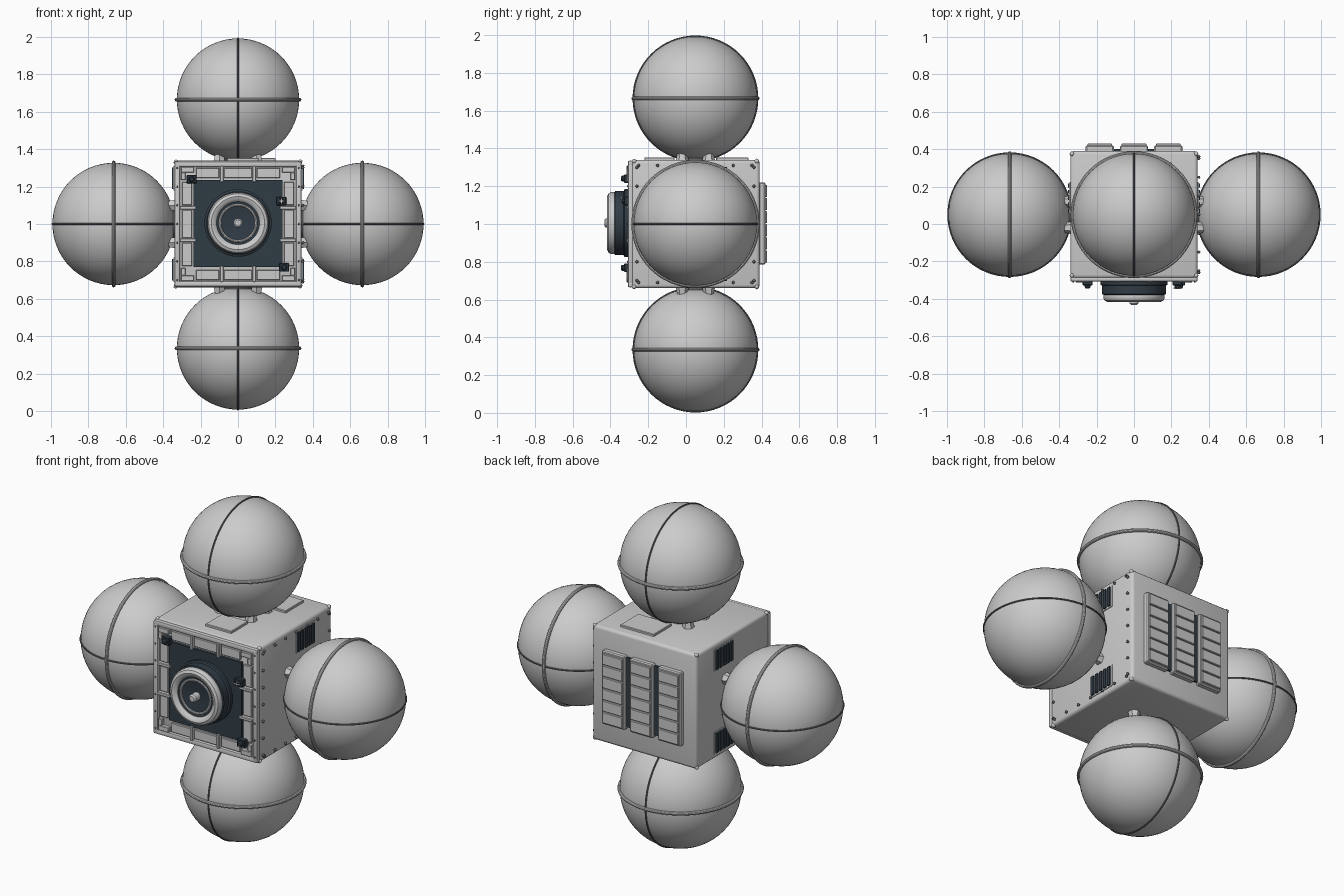
import bpy, bmesh, math
from mathutils import Matrix, Vector

if "Cube" in bpy.data.objects:
    bpy.data.objects.remove(bpy.data.objects["Cube"])

CY = 0.05                                   # y centre of body and tanks


def material(name, rgb):
    m = bpy.data.materials.new(name)
    m.diffuse_color = (*rgb, 1)
    m.use_nodes = True
    m.node_tree.nodes["Principled BSDF"].inputs["Base Color"].default_value = m.diffuse_color
    return m


DARK = material("dark_navy", (0.03, 0.045, 0.06))
SEAM = material("seam_grey", (0.12, 0.13, 0.14))


def finish(name, bm, mat=None, angle=35):
    bmesh.ops.recalc_face_normals(bm, faces=bm.faces[:])
    me = bpy.data.meshes.new(name)
    bm.to_mesh(me)
    bm.free()
    ob = bpy.data.objects.new(name, me)
    bpy.context.collection.objects.link(ob)
    if mat:
        me.materials.append(mat)
    bpy.ops.object.select_all(action='DESELECT')
    ob.select_set(True)
    bpy.context.view_layer.objects.active = ob
    bpy.ops.object.shade_smooth_by_angle(angle=math.radians(angle))
    return ob


def boxes(name, spans, mat=None, bevel=0.0, seg=1):
    """One object from (x0, x1, y0, y1, z0, z1) spans."""
    bm = bmesh.new()
    for x0, x1, y0, y1, z0, z1 in spans:
        m = Matrix.Translation(((x0 + x1) / 2, (y0 + y1) / 2, (z0 + z1) / 2))
        m = m @ Matrix.Diagonal((x1 - x0, y1 - y0, z1 - z0, 1))
        bmesh.ops.create_cube(bm, size=1, matrix=m)
    if bevel:
        bmesh.ops.bevel(bm, geom=bm.edges[:], offset=bevel, segments=seg,
                        profile=0.5, affect='EDGES')
    return finish(name, bm, mat)


def lathe(name, profile, matrix, mat=None, steps=64, closed=False):
    """Spin (radius, height) points round local z."""
    bm = bmesh.new()
    vs = [bm.verts.new((r, 0, h)) for r, h in profile]
    es = [bm.edges.new(p) for p in zip(vs, vs[1:] + (vs[:1] if closed else []))
          if p[0] is not p[1]]
    bmesh.ops.spin(bm, geom=vs + es, axis=(0, 0, 1), cent=(0, 0, 0),
                   angle=2 * math.pi, steps=steps, use_duplicate=False)
    bmesh.ops.remove_doubles(bm, verts=bm.verts[:], dist=1e-5)
    bm.transform(matrix)
    return finish(name, bm, mat)


def circle(R, r, n=10, h=0):
    return [(R + r * math.cos(2 * math.pi * i / n), h + r * math.sin(2 * math.pi * i / n))
            for i in range(n)]


def dots(name, points, radius, mat=None):
    bm = bmesh.new()
    for p in points:
        bmesh.ops.create_icosphere(bm, subdivisions=1, radius=radius,
                                   matrix=Matrix.Translation(p))
    return finish(name, bm, mat, 60)


# Main body
boxes("body", [(-0.34, 0.34, -0.29, 0.39, 0.66, 1.34)], bevel=0.018, seg=3)

# Four tanks with rim, seam and mount, turned round the y axis
for i, side in enumerate(("top", "right", "bottom", "left")):
    hub = Matrix.Translation((0, CY, 1)) @ Matrix.Rotation(i * math.pi / 2, 4, 'Y')
    at = hub @ Matrix.Translation((0, 0, 0.665))
    bm = bmesh.new()
    bmesh.ops.create_uvsphere(bm, u_segments=64, v_segments=32, radius=0.327, matrix=at)
    finish(side + "_tank", bm)
    lathe(side + "_tank_rim", circle(0.329, 0.01), at, closed=True)
    lathe(side + "_tank_seam", circle(0.328, 0.005, 8),
          at @ Matrix.Rotation(math.pi / 2, 4, 'Y'), SEAM, closed=True)
    # collar and hexagonal lugs
    lathe(side + "_mount_collar", [(0, 0.33), (0.08, 0.33), (0.08, 0.352), (0, 0.352)], hub, SEAM, 32)
    bm = bmesh.new()
    for sx in (-1, 1):
        for sy in (-1, 1):
            bmesh.ops.create_cone(bm, cap_ends=True, segments=6, radius1=0.034, radius2=0.026,
                                  depth=0.035, matrix=hub @ Matrix.Translation((sx * 0.1, sy * 0.07, 0.355)))
    finish(side + "_mount_lugs", bm)

# Hatch plates on top
boxes("top_hatches", [(-0.06, 0.11, -0.22, -0.06, 1.335, 1.353),
                      (-0.02, 0.2, 0.16, 0.33, 1.335, 1.353)], bevel=0.003)

# Side vents: dark plate with raised slats
plates, slats = [], []
for s in (-1, 1):
    xs = sorted((s * 0.33, s * 0.344))
    xt = sorted((s * 0.33, s * 0.353))
    for z in (0.69, 1.18):
        plates.append((*xs, 0.055, 0.225, z, z + 0.13))
        for k in range(5):
            y = 0.06 + k * 0.034
            slats.append((*xt, y, y + 0.02, z + 0.008, z + 0.122))
boxes("vent_plates", plates)
boxes("vent_slats", slats, DARK)

# Front rim, backing plate and dark instrument panel
FY = -0.31
boxes("front_rim", [(-0.34, 0.34, -0.308, -0.28, z, z + 0.03) for z in (0.665, 1.305)] +
      [(x, x + 0.03, -0.308, -0.28, 0.665, 1.335) for x in (-0.34, 0.31)], bevel=0.008, seg=2)
boxes("instrument_panel", [(-0.237, 0.237, -0.307, -0.28, 0.77, 1.235)], DARK)

# Raised cover plates round the panel, with dividing tabs
cover, tabs = [], []
for a, b in ((-0.225, -0.1), (-0.075, 0.075), (0.1, 0.225)):
    for z in (0.7, 1.245):
        cover.append((a, b, -0.302, -0.28, z, z + 0.055))
    for x in (-0.3, 0.245):
        cover.append((x, x + 0.055, -0.302, -0.28, 1 + a, 1 + b))
for t in (-0.0875, 0.0875):
    for z in (0.69, 1.225):
        tabs.append((t - 0.009, t + 0.009, -0.314, -0.28, z, z + 0.085))
    for x in (-0.31, 0.225):
        tabs.append((x, x + 0.085, -0.314, -0.28, 1 + t - 0.009, 1 + t + 0.009))
for sx in (-1, 1):                          # L-shaped corner brackets
    for sz in (-1, 1):
        x, z = sorted((sx * 0.305, sx * 0.235)), sorted((1 + sz * 0.305, 1 + sz * 0.275))
        cover.append((*x, -0.312, -0.28, *z))
        x, z = sorted((sx * 0.305, sx * 0.28)), sorted((1 + sz * 0.275, 1 + sz * 0.235))
        cover.append((*x, -0.312, -0.28, *z))
boxes("front_covers", cover, bevel=0.003)
boxes("front_tabs", tabs, bevel=0.003)

# Front sensor blocks with small knobs
blocks = ((-0.248, 1.24), (0.232, 1.122), (0.247, 0.768))
boxes("sensor_blocks", [(x - 0.027, x + 0.027, -0.328, -0.29, z - 0.023, z + 0.023)
                        for x, z in blocks], DARK, 0.004)
for x, z in blocks:
    lathe("sensor_knob", [(0, 0), (0.016, 0), (0.016, 0.012), (0.01, 0.02), (0, 0.02)],
          Matrix.Translation((x, -0.325, z)) @ Matrix.Rotation(math.pi / 2, 4, 'X'), DARK, 16)
boxes("sensor_cross", [(0.212, 0.252, -0.348, -0.34, 1.119, 1.125),
                       (0.229, 0.235, -0.348, -0.34, 1.102, 1.142)])

# Lens: dark barrel, pale rounded ring, inner dish and centre pin
lens = Matrix.Translation((0, 0, 1.005)) @ Matrix.Rotation(math.pi / 2, 4, 'X')
lathe("lens_barrel", [(0, 0.29), (0.18, 0.29), (0.18, 0.325), (0.17, 0.33), (0.17, 0.375),
                      (0.16, 0.38), (0, 0.38)], lens, DARK)
lathe("lens_ring", [(0.115, 0.37), (0.157, 0.37), (0.164, 0.38), (0.164, 0.397), (0.157, 0.41),
                    (0.142, 0.417), (0.127, 0.413), (0.115, 0.4)], lens, closed=True)
lathe("lens_inner_ring", circle(0.097, 0.007, 8, 0.393), lens, closed=True)
lathe("lens_dish", [(0.118, 0.38), (0.116, 0.395), (0.09, 0.393), (0.05, 0.385), (0, 0.383)], lens, DARK)
lathe("lens_pin", [(0, 0.375), (0.024, 0.375), (0.024, 0.424), (0.016, 0.432), (0, 0.432)], lens, None, 24)

# Back radiator: dark base, three framed panels of slats
boxes("radiator_base", [(-0.25, 0.25, 0.38, 0.402, 0.8, 1.21)], DARK)
frames, fins = [], []
for cx in (-0.183, 0, 0.183):
    frames.append((cx - 0.075, cx + 0.075, 0.385, 0.42, 0.785, 1.22))
    for k in range(6):
        z = 0.797 + k * 0.069
        fins.append((cx - 0.066, cx + 0.066, 0.41, 0.43, z, z + 0.064))
boxes("radiator_frames", frames, bevel=0.006)
boxes("radiator_fins", fins, bevel=0.003)

# Rivets on the right face and the front rim
pts = []
for k in range(7):
    t = -0.3 + k * 0.1
    for e in (-0.31, 0.31):
        pts += [(0.347, CY + t, 1 + e), (0.347, CY + e, 1 + t)]
dots("side_rivets", pts, 0.009, SEAM)
dots("front_rivets", [(s * 0.325, -0.308, 0.7 + k * 0.1) for s in (-1, 1) for k in range(7)], 0.006, SEAM)
# Corner screws
dots("corner_screws", [(sx * 0.332, y, 1 + sz * 0.332) for sx in (-1, 1) for sz in (-1, 1)
                       for y in (-0.275, 0.375)], 0.014)
